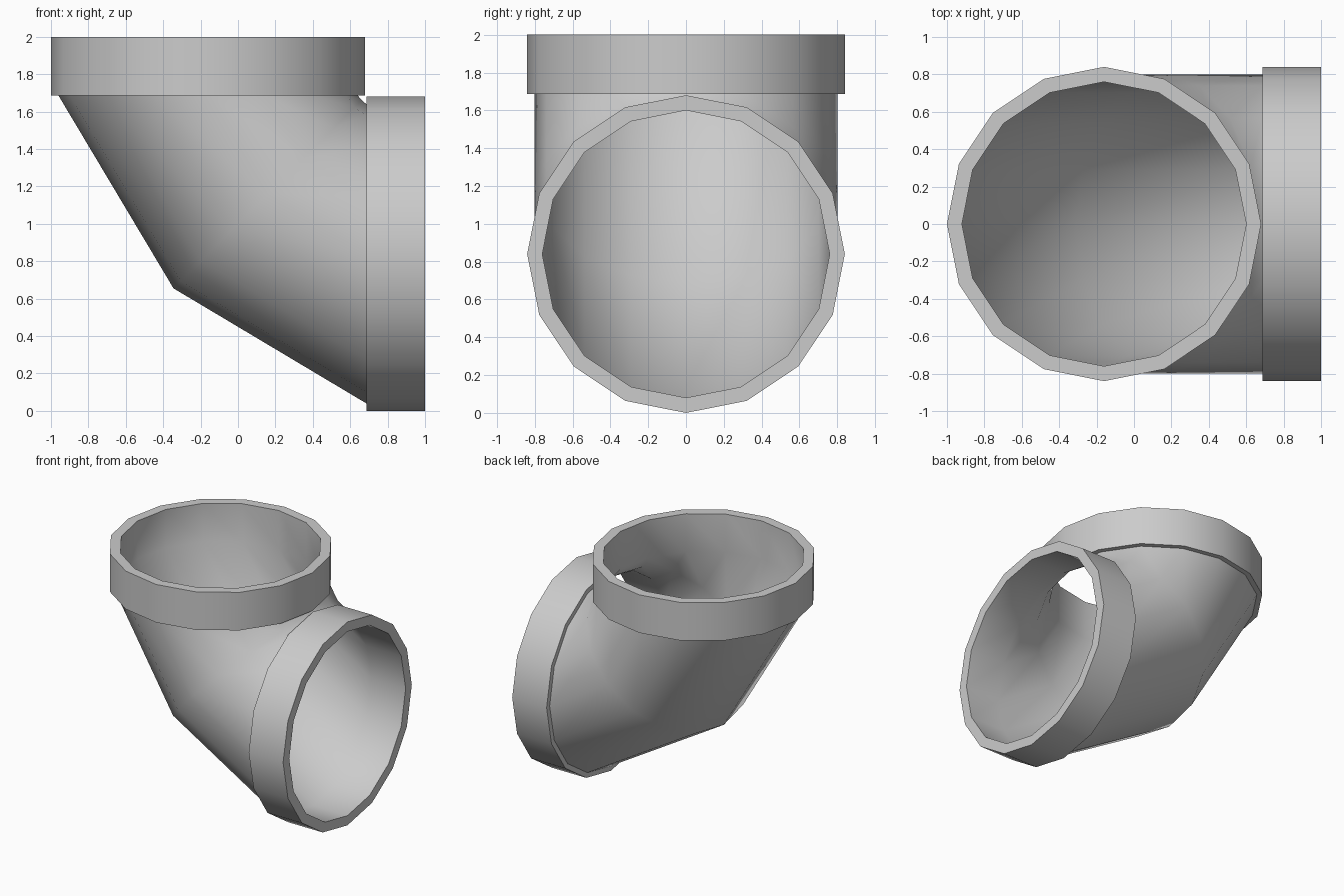
import bpy, bmesh, math

if "Cube" in bpy.data.objects:
    bpy.data.objects.remove(bpy.data.objects["Cube"])

SIDES = 16
CORNER = 0.686            # bend corner in x; z corner is CORNER + 1
S = math.sqrt(0.5)


def top(r, z):            # ring facing up: centre, in-plane direction, radii
    return (-0.16, z), (1, 0), r, r


def side(r, x):           # ring facing right
    return (x, 0.84), (0, 1), r, r


def mitre(near, far, width):   # diagonal ring halfway round the bend
    d = (near + far) / 2
    return (CORNER - d * S, CORNER + 1 - d * S), (S, S), (far - near) / 2, width


# Section sequence: outside from top socket to side socket, then back inside
sections = [
    top(0.84, 2.0), top(0.84, 1.686), top(0.80, 1.686),
    mitre(0.035, 1.458, 0.80),
    side(0.80, CORNER), side(0.84, CORNER), side(0.84, 1.0),
    side(0.76, 1.0), side(0.76, CORNER),
    mitre(0.075, 1.41, 0.76),
    top(0.76, 1.686), top(0.76, 2.0),
]

# Hollow elbow with thick walls and two collars
bm = bmesh.new()
rings = []
for (cx, cz), (ux, uz), a, b in sections:
    ring = []
    for i in range(SIDES):
        t = 2 * math.pi * i / SIDES
        c = a * math.cos(t)
        ring.append(bm.verts.new((cx + ux * c, b * math.sin(t), cz + uz * c)))
    rings.append(ring)
for k, ring in enumerate(rings):
    nxt = rings[(k + 1) % len(rings)]
    for i in range(SIDES):
        j = (i + 1) % SIDES
        bm.faces.new((ring[i], ring[j], nxt[j], nxt[i]))
bmesh.ops.recalc_face_normals(bm, faces=bm.faces)

mesh = bpy.data.meshes.new("pipe_elbow")
bm.to_mesh(mesh)
bm.free()
elbow = bpy.data.objects.new("pipe_elbow", mesh)
bpy.context.collection.objects.link(elbow)

# Smooth walls, sharp collar edges
bpy.context.view_layer.objects.active = elbow
elbow.select_set(True)
bpy.ops.object.shade_smooth_by_angle(angle=math.radians(50))
